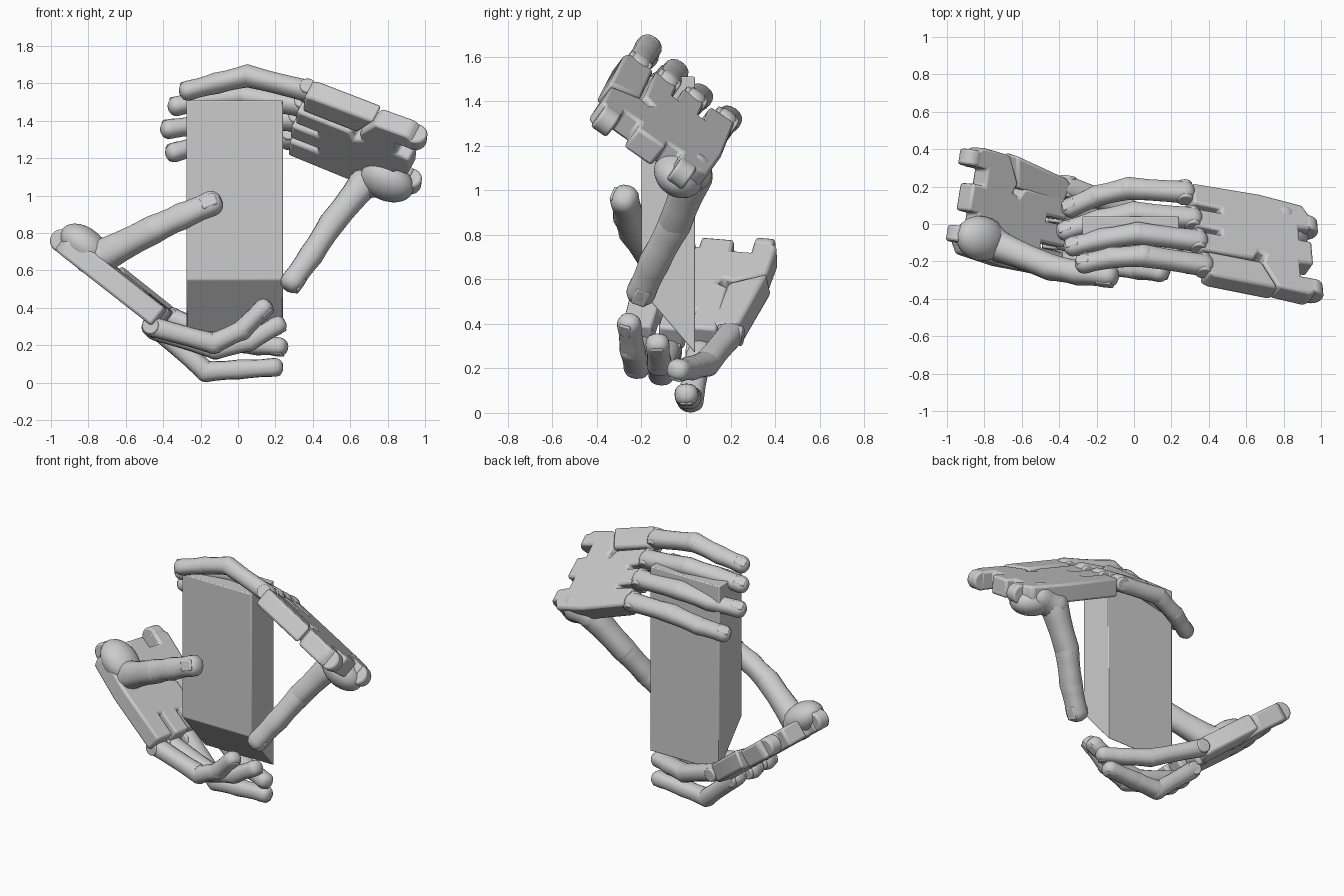
import bpy, bmesh, math
from mathutils import Vector, Matrix

if "Cube" in bpy.data.objects:
    bpy.data.objects.remove(bpy.data.objects["Cube"])

def finish(name, bm, bevel=0.0, angle=35):
    bmesh.ops.recalc_face_normals(bm, faces=bm.faces)
    me = bpy.data.meshes.new(name)
    bm.to_mesh(me)
    bm.free()
    ob = bpy.data.objects.new(name, me)
    bpy.context.collection.objects.link(ob)
    if bevel:
        m = ob.modifiers.new("bevel", 'BEVEL')
        m.width, m.segments, m.limit_method = bevel, 2, 'ANGLE'
    bpy.ops.object.select_all(action='DESELECT')
    ob.select_set(True)
    bpy.context.view_layer.objects.active = ob
    bpy.ops.object.shade_smooth_by_angle(angle=math.radians(angle))
    return ob

def prism(name, pts, lo, hi, mat, bevel):
    """Extrude a flat outline between two heights, then place it."""
    bm = bmesh.new()
    f = bm.faces.new([bm.verts.new((x, y, lo)) for x, y in pts])
    ext = bmesh.ops.extrude_face_region(bm, geom=[f])['geom']
    bmesh.ops.translate(bm, vec=(0, 0, hi - lo), verts=[v for v in ext if isinstance(v, bmesh.types.BMVert)])
    bm.transform(mat)
    return finish(name, bm, bevel)

def axes(d, up):
    d = Vector(d).normalized()
    up = Vector(up)
    up = (up - d * up.dot(d)).normalized()
    return d, up, d.cross(up)

def bone(bm, a, b, r0, r1, up):
    """One phalanx: rounded ends, slim waist, slightly boxy section."""
    a, b = Vector(a), Vector(b)
    d, up, side = axes(b - a, up)
    L = (b - a).length
    prof = [(-.95 * r0, .4 * r0), (-.75 * r0, .72 * r0), (-.4 * r0, .94 * r0), (0, r0),
            (.3 * L, .6 * r0 + .35 * r1), (.65 * L, .3 * r0 + .63 * r1), (L, r1),
            (L + .4 * r1, .94 * r1), (L + .75 * r1, .72 * r1), (L + .95 * r1, .4 * r1)]
    n, rings = 16, []
    for s, r in prof:
        ring = []
        for i in range(n):
            c, k = math.cos(2 * math.pi * i / n), math.sin(2 * math.pi * i / n)
            x = math.copysign(abs(c) ** .85, c) * r * 1.08
            y = math.copysign(abs(k) ** .85, k) * r
            ring.append(bm.verts.new(a + d * s + side * x + up * y))
        rings.append(ring)
    for p, q in zip(rings, rings[1:]):
        for i in range(n):
            bm.faces.new((p[i], p[(i + 1) % n], q[(i + 1) % n], q[i]))
    bm.faces.new(rings[0])
    bm.faces.new(rings[-1])

def nail(name, a, tip, r, up):
    d, up, side = axes(Vector(tip) - Vector(a), up)
    bm = bmesh.new()
    bmesh.ops.create_cube(bm, size=1)
    bm.transform(Matrix.Diagonal((r * 1.4, r * 1.1, r * .3, 1)))
    m = Matrix((d, side, up)).transposed().to_4x4()
    m.translation = Vector(tip) - d * r * 1.0 + up * r * .82
    bm.transform(m)
    finish(name, bm, r * .14)

def digit(name, pts, radii, up):
    bm = bmesh.new()
    pts = [Vector(p) for p in pts]
    tip = pts[-1].copy()
    pts[-1] = tip - (tip - pts[-2]).normalized() * radii[-1] * .95
    for i in range(len(pts) - 1):
        bone(bm, pts[i], pts[i + 1], radii[i], radii[i + 1], up)
    finish(name, bm)
    nail(name + "_nail", pts[-2], tip, radii[-1], up)

# palm outlines: u runs wrist to fingers, v runs little-finger side to thumb side
MAIN = [(0, -.27), (.0, -.19), (.09, -.19), (.09, -.10), (.01, -.10), (.01, .05), (.08, .05),
        (.08, .13), (.01, .13), (.01, .22), (.05, .28), (.3, .30), (.69, .29), (.69, .157),
        (.53, .157), (.53, .127), (.69, .127), (.69, .012), (.54, .012), (.54, -.018),
        (.67, -.018), (.67, -.135), (.36, -.135), (.33, -.08), (.29, -.10), (.31, -.15), (.23, -.29), (.04, -.30)]
META = [(.235, -.305), (.32, -.148), (.64, -.148), (.64, -.285), (.6, -.30)]

def hand(tag, origin, f, t, sign, fingers, thumb, thumb_up, curl):
    f, t, _ = axes(f, t)
    d = f.cross(t) * sign
    m = Matrix((f, t, d)).transposed().to_4x4()
    m.translation = Vector(origin)
    prism(tag + "_palm", MAIN, -.12, 0, m, .016)
    # little-finger side plate, swung towards the palm by the curl angle
    pivot = Matrix.Translation((.24, -.15, -.06))
    swing = pivot @ Matrix.Rotation(math.radians(curl), 4, 'Z') @ Matrix.Rotation(math.radians(curl), 4, 'X') @ pivot.inverted()
    prism(tag + "_little_metacarpal", META, -.115, .005, m @ swing, .016)
    # rounded wrist knuckles on both corners
    for i, v in enumerate((-.235, .18)):
        bm = bmesh.new()
        bmesh.ops.create_cone(bm, cap_ends=True, segments=24, radius1=.062, radius2=.062, depth=.085)
        bm.transform(m @ Matrix.Translation((.01, v, -.06)) @ Matrix.Rotation(math.pi / 2, 4, 'X'))
        finish(f"{tag}_wrist_knuckle_{i + 1}", bm, .012)
    # thumb mound on the palm side
    bm = bmesh.new()
    bmesh.ops.create_uvsphere(bm, u_segments=24, v_segments=14, radius=1)
    bm.transform(m @ Matrix.Translation((.12, .18, -.115)) @ Matrix.Diagonal((.15, .12, .095, 1)))
    finish(tag + "_thumb_mound", bm)
    for i, pts in enumerate(fingers):
        digit(f"{tag}_finger_{i + 1}", pts, (.055, .056, .053, .05), d)
        # hinge barrel at the base of the finger
        bm = bmesh.new()
        bmesh.ops.create_cone(bm, cap_ends=True, segments=20, radius1=.045, radius2=.045, depth=.115)
        m2 = m @ Matrix.Rotation(math.pi / 2, 4, 'X')
        m2.translation = Vector(pts[0])
        bm.transform(m2)
        finish(f"{tag}_finger_{i + 1}_hinge", bm, .008)
    digit(tag + "_thumb", thumb, (.09, .083, .07, .066, .062), thumb_up)

# upright block with a slanted underside
block_axes = Matrix(((0, 0, 1, 0), (1, 0, 0, 0), (0, 1, 0, 0), (0, 0, 0, 1)))
prism("block", [(-.2, .55), (.04, .27), (.04, 1.51), (-.2, 1.51)], -.275, .24, block_axes, .006)

hand("upper_hand", (.965, -.135, 1.22), (-.635, .12, .25), (-.065, .49, -.33), -1,
     [[(.37, -.22, 1.56), (.05, -.17, 1.64), (-.12, -.18, 1.60), (-.31, -.22, 1.55)],
      [(.34, -.09, 1.48), (.02, -.05, 1.53), (-.17, -.08, 1.51), (-.37, -.13, 1.47)],
      [(.31, .03, 1.40), (0, .06, 1.42), (-.19, .02, 1.38), (-.41, -.05, 1.35)],
      [(.27, .17, 1.31), (-.03, .19, 1.32), (-.20, .15, 1.27), (-.38, .07, 1.22)]],
     [(.78, .02, 1.08), (.67, .03, 1.06), (.5, -.05, .85), (.39, -.14, .68), (.26, -.22, .50)],
     (1, 0, -.4), 0)

hand("lower_hand", (-.955, .125, .70), (.55, -.125, -.43), (-.09, -.47, .05), 1,
     [[(-.46, -.20, .30), (-.13, -.22, .21), (.02, -.24, .28), (.17, -.26, .43)],
      [(-.44, -.08, .28), (-.12, -.11, .18), (.06, -.12, .22), (.25, -.13, .33)],
      [(-.41, .06, .27), (-.17, .02, .06), (0, .01, .07), (.24, 0, .085)],
      [(-.36, .20, .35), (-.06, .09, .22), (.10, .02, .20), (.26, -.05, .19)]],
     [(-.79, -.06, .68), (-.72, -.12, .68), (-.45, -.23, .82), (-.30, -.26, .89), (-.09, -.28, .98)],
     (-.3, -1, .3), 9)
